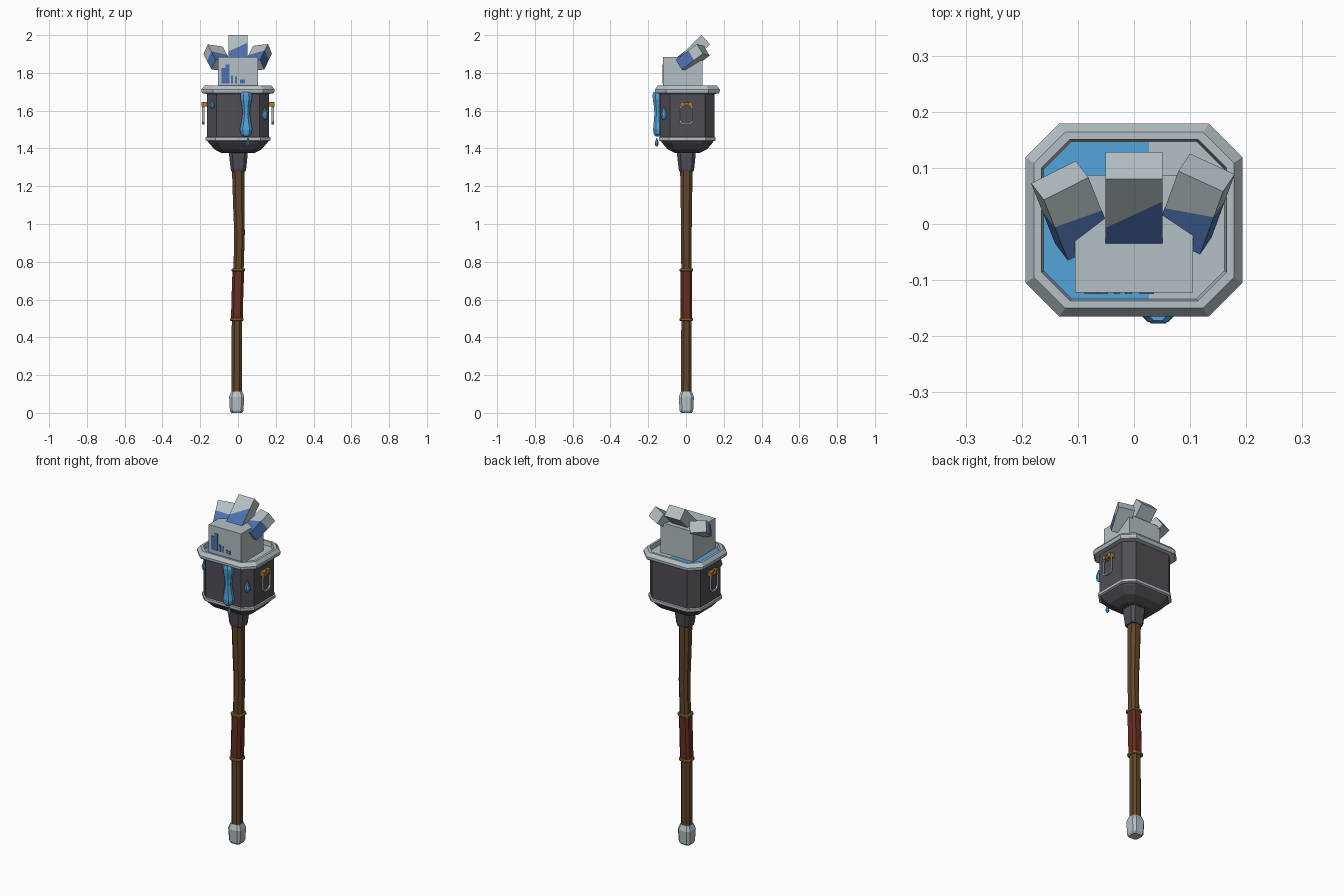
import bpy, bmesh, math
from mathutils import Vector

if "Cube" in bpy.data.objects:
    bpy.data.objects.remove(bpy.data.objects["Cube"])


def material(name, rgb):
    m = bpy.data.materials.new(name)
    m.diffuse_color = (*rgb, 1)
    m.use_nodes = True
    m.node_tree.nodes["Principled BSDF"].inputs["Base Color"].default_value = m.diffuse_color
    return m


STONE = material("pale_grey", (0.46, 0.53, 0.56))
IRON = material("dark_iron", (0.082, 0.075, 0.093))
WOOD = material("brown_wood", (0.125, 0.062, 0.024))
GRIP = material("red_leather", (0.135, 0.028, 0.017))
GOLD = material("gold", (0.36, 0.20, 0.025))
WATER = material("light_blue", (0.09, 0.37, 0.70))
NAVY = material("deep_blue", (0.075, 0.165, 0.43))


def finish(name, bm, *mats):
    bmesh.ops.recalc_face_normals(bm, faces=bm.faces[:])
    me = bpy.data.meshes.new(name)
    bm.to_mesh(me)
    bm.free()
    for m in mats:
        me.materials.append(m)
    ob = bpy.data.objects.new(name, me)
    bpy.context.collection.objects.link(ob)
    return ob


def octagon(hx, hy, c, z, cx=0.0, cy=0.0):
    """Rectangle with cut corners, as a ring of 8 points."""
    quarter = [(hx, hy - c), (hx - c, hy)]
    pts = quarter + [(-x, y) for x, y in quarter[::-1]]
    pts += [(-x, -y) for x, y in pts]
    return [Vector((x + cx, y + cy, z)) for x, y in pts]


def loft(name, rings, mat, caps=True):
    bm = bmesh.new()
    vs = [[bm.verts.new(p) for p in r] for r in rings]
    n = len(rings[0])
    for a, b in zip(vs, vs[1:]):
        for i in range(n):
            bm.faces.new((a[i], a[(i + 1) % n], b[(i + 1) % n], b[i]))
    if caps:
        bm.faces.new(vs[0][::-1])
        bm.faces.new(vs[-1])
    return finish(name, bm, mat)


def box(name, lo, hi, mat):
    return loft(name, [[Vector((x, y, z)) for x, y in
                        ((lo[0], lo[1]), (hi[0], lo[1]), (hi[0], hi[1]), (lo[0], hi[1]))]
                       for z in (lo[2], hi[2])], mat)


CY = 0.007  # depth centre of the bucket


def bucket_ring(hx, z):
    return octagon(hx, hx - 0.021, hx * 0.31, z, 0, CY)


# Bucket head
loft("bucket_body", [bucket_ring(0.165, 1.70), bucket_ring(0.165, 1.45),
                     bucket_ring(0.155, 1.43), bucket_ring(0.125, 1.395),
                     bucket_ring(0.085, 1.375)], IRON)
loft("bucket_rim", [bucket_ring(h, z) for h, z in
                    ((0.163, 1.688), (0.188, 1.692), (0.193, 1.702), (0.193, 1.712), (0.178, 1.732),
                     (0.165, 1.732), (0.160, 1.70))], STONE)
loft("bucket_lower_band", [bucket_ring(h, z) for h, z in
                           ((0.16, 1.438), (0.171, 1.442), (0.171, 1.458), (0.16, 1.464))], STONE)

# Water surface: blue to the left, pale to the right
bm = bmesh.new()
bm.faces.new([bm.verts.new(p) for p in bucket_ring(0.162, 1.708)])
bmesh.ops.bisect_plane(bm, geom=bm.verts[:] + bm.edges[:] + bm.faces[:],
                       plane_co=(0.027, 0, 0), plane_no=(1, 0, 0))
for f in bm.faces:
    f.material_index = int(f.calc_center_median().x > 0.027)
finish("water_surface", bm, WATER, STONE)

# Ferrule joining bucket and shaft
loft("ferrule", [octagon(h, h, h * 0.35, z, 0.002, 0.002) for h, z in
                 ((0.037, 1.278), (0.041, 1.29), (0.049, 1.365), (0.049, 1.39))], IRON)

# Slightly bent wooden shaft: height, centre x, half width
SHAFT = [(0.09, -0.006, 0.028), (0.50, -0.006, 0.027), (0.76, 0.003, 0.027),
         (0.95, 0.008, 0.028), (1.10, 0.004, 0.030), (1.29, 0.001, 0.033)]
loft("shaft", [octagon(h, h, h * 0.5, z, x, 0.002) for z, x, h in SHAFT], WOOD)
loft("leather_grip", [octagon(0.031, 0.031, 0.013, z, x, 0.002)
                      for z, x in ((0.495, -0.006), (0.62, -0.003), (0.76, 0.002))], GRIP)
for label, z, x in (("lower", 0.495, -0.006), ("upper", 0.757, 0.002)):
    loft(label + "_grip_ring", [octagon(h, h, 0.014, z + d, x, 0.002) for h, d in
                                ((0.032, -0.008), (0.036, -0.004), (0.036, 0.004), (0.032, 0.008))], GOLD)
loft("pommel", [octagon(h, h, h * 0.35, z, -0.007, 0.002) for h, z in
                ((0.029, 0), (0.036, 0.012), (0.040, 0.085), (0.029, 0.114))], STONE)

# Stone palm and its blue paint chips
box("palm_block", (-0.105, -0.122, 1.70), (0.105, 0.087, 1.885), STONE)
for i, (x0, x1, z1) in enumerate(((-0.088, -0.066, 1.825), (-0.066, -0.046, 1.845),
                                  (-0.036, -0.026, 1.785), (-0.016, -0.004, 1.78),
                                  (0.01, 0.036, 1.765))):
    box(f"palm_paint_{i}", (x0, -0.125, 1.745), (x1, -0.121, z1), NAVY)


def finger(name, base, tip, width, depth, cut_co, cut_no, outer):
    """Tilted block; front and outer faces are blue below a slanted line."""
    base, tip, w = Vector(base), Vector(tip), Vector(width)
    axis = (tip - base).normalized()
    w = (w - axis * w.dot(axis)).normalized() * w.length
    d = axis.cross(w).normalized() * depth
    bm = bmesh.new()
    ends = [[bm.verts.new(p + w * s + d * t) for s, t in
             ((-.5, 0), (.5, 0), (.5, 1), (-.5, 1))] for p in (base, tip)]
    bm.faces.new(ends[0])
    bm.faces.new(ends[1])
    for i in range(4):
        j = (i + 1) % 4
        bm.faces.new((ends[0][i], ends[0][j], ends[1][j], ends[1][i]))
    bmesh.ops.recalc_face_normals(bm, faces=bm.faces[:])
    co = base.lerp(tip, cut_co)
    no = axis + w.normalized() * cut_no
    bmesh.ops.bisect_plane(bm, geom=bm.verts[:] + bm.edges[:] + bm.faces[:],
                           plane_co=co, plane_no=no)
    bm.normal_update()
    for f in bm.faces:
        painted = f.normal.dot(d) < -0.5 * depth or f.normal.dot(w) * outer > 0.5 * w.length
        below = (f.calc_center_median() - co).dot(no) < 0
        f.material_index = int(painted and below)
    return finish(name, bm, STONE, NAVY)


finger("middle_finger", (0, -0.047, 1.873), (0, 0.080, 2.0), (0.102, 0, 0), 0.068, 0.5, -0.65, 0)
finger("left_finger", (-0.078, -0.045, 1.865), (-0.121, 0.063, 1.945),
       (0.083, 0.028, -0.02), 0.064, 0.5, 0.15, -1)
finger("right_finger", (0.078, -0.036, 1.865), (0.119, 0.076, 1.948),
       (0.083, -0.022, 0.02), 0.064, 0.5, -0.3, 1)


# Water running down the bucket
def drip(name, cx, cy, depth, profile):
    return loft(name, [octagon(h, depth * k, min(h, depth * k) * 0.6, z, cx, cy)
                       for z, h, k in profile], WATER)


drip("large_drip", 0.043, -0.150, 0.027,
     ((1.462, 0.012, 0.4), (1.475, 0.027, 0.75), (1.50, 0.033, 0.9), (1.53, 0.027, 0.8),
      (1.58, 0.019, 0.65), (1.62, 0.021, 0.7), (1.66, 0.030, 0.95), (1.685, 0.030, 1.0),
      (1.70, 0.020, 0.8)))
DROP = ((-1, 0.25, 0.3), (-0.7, 0.8, 0.8), (-0.3, 1, 1), (0.2, 0.7, 0.8), (1, 0.15, 0.2))
for name, x, y, z, r, h in (("falling_drop", 0.053, -0.155, 1.432, 0.010, 0.022),
                            ("right_corner_drop", 0.143, -0.117, 1.585, 0.016, 0.035),
                            ("left_corner_drop", -0.137, -0.120, 1.635, 0.012, 0.026)):
    drip(name, x, y, r, [(z + a * h, r * b, k) for a, b, k in DROP])

# Hanging links with gold brackets on both sides
for label, s in (("left", -1), ("right", 1)):
    rings = []
    outline = octagon(0.033, 0.05, 0.014, 0)
    for p in outline + outline[:1]:
        out = Vector((0, p.x, p.y)).normalized()
        c = Vector((s * 0.184, 0.002 + p.x, 1.58 + p.y))
        rings.append([c + out * 0.006 * math.cos(a) + Vector((0.008 * math.sin(a), 0, 0))
                      for a in (math.pi / 4 + k * math.pi / 2 for k in range(4))])
    loft(label + "_link", rings, STONE, caps=False)
    x0, x1 = sorted((s * 0.160, s * 0.192))
    for y in (-0.020, 0.024):
        box(label + "_link_bracket", (x0, y - 0.011, 1.622), (x1, y + 0.011, 1.646), GOLD)
    x0, x1 = sorted((s * 0.160, s * 0.180))
    box(label + "_bracket_bar", (x0, -0.025, 1.632), (x1, 0.030, 1.644), GOLD)
